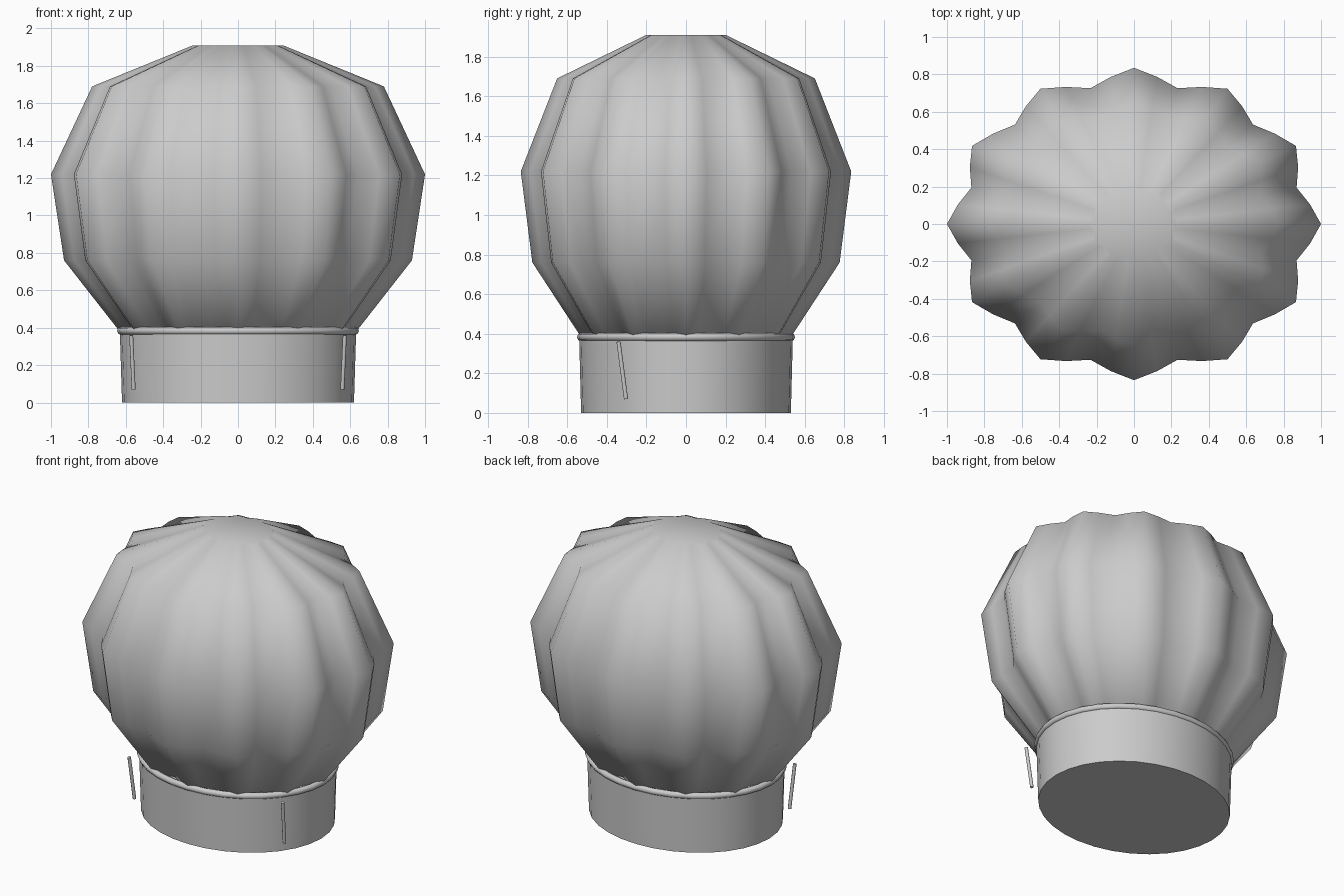
import bpy, bmesh, math
from mathutils import Vector

if "Cube" in bpy.data.objects:
    bpy.data.objects.remove(bpy.data.objects["Cube"])

grey = bpy.data.materials.new("cloth grey")
grey.diffuse_color = (0.6, 0.6, 0.6, 1)
grey.use_nodes = True
grey.node_tree.nodes["Principled BSDF"].inputs["Base Color"].default_value = grey.diffuse_color


def finish(name, bm, angle=40):
    bmesh.ops.recalc_face_normals(bm, faces=bm.faces)
    mesh = bpy.data.meshes.new(name)
    bm.to_mesh(mesh)
    bm.free()
    mesh.materials.append(grey)
    ob = bpy.data.objects.new(name, mesh)
    bpy.context.collection.objects.link(ob)
    bpy.ops.object.select_all(action='DESELECT')
    ob.select_set(True)
    bpy.context.view_layer.objects.active = ob
    bpy.ops.object.shade_smooth_by_angle(angle=math.radians(angle))
    return ob


def loft(name, rings, closed=False, angle=40):
    """Skin a list of point rings; cap the ends unless the loop is closed."""
    bm = bmesh.new()
    loops = [[bm.verts.new(p) for p in ring] for ring in rings]
    n = len(loops[0])
    pairs = list(zip(loops, loops[1:]))
    if closed:
        pairs.append((loops[-1], loops[0]))
    for a, b in pairs:
        for i in range(n):
            j = (i + 1) % n
            bm.faces.new((a[i], a[j], b[j], b[i]))
    if not closed:
        bm.faces.new(loops[0])
        bm.faces.new(loops[-1])
    return finish(name, bm, angle)


def oval(rx, ry, z, n, pleat=0.0):
    """Oval ring, optionally rippled by twelve pleats."""
    pts = []
    for i in range(n):
        t = math.tau * i / n
        k = 1 - pleat + pleat * math.cos(12 * t)
        pts.append((rx * k * math.cos(t), ry * k * math.sin(t), z))
    return pts


# Pleated puffy crown with a flat top
crown_profile = [(0.57, 0.30), (0.93, 0.76), (1.0, 1.22), (0.78, 1.69), (0.24, 1.91)]
loft("crown", [oval(r, r * 0.835, z, 48, 0.05) for r, z in crown_profile], angle=60)

# Slightly flared head band
loft("head_band", [oval(0.62, 0.53, 0, 32), oval(0.632, 0.54, 0.385, 32)])

# Rounded piping where the band meets the crown
piping = []
for i in range(8):
    a = math.tau * i / 8
    d = 0.021 * math.cos(a)
    piping.append(oval(0.626 + d, 0.53 + d, 0.383 + 0.021 * math.sin(a), 32))
loft("piping", piping, closed=True, angle=60)

# Thin slanted pins beside the front of the band
for side, label in ((-1, "left"), (1, "right")):
    top = Vector((side * 0.571, -0.341, 0.36))
    low = Vector((side * 0.558, -0.303, 0.07))
    bm = bmesh.new()
    bmesh.ops.create_cone(bm, cap_ends=True, segments=8, radius1=0.011,
                          radius2=0.011, depth=(top - low).length)
    rot = (top - low).to_track_quat('Z', 'Y').to_matrix()
    bmesh.ops.rotate(bm, verts=bm.verts, cent=(0, 0, 0), matrix=rot)
    bmesh.ops.translate(bm, verts=bm.verts, vec=(top + low) / 2)
    finish(label + "_pin", bm, 50)
